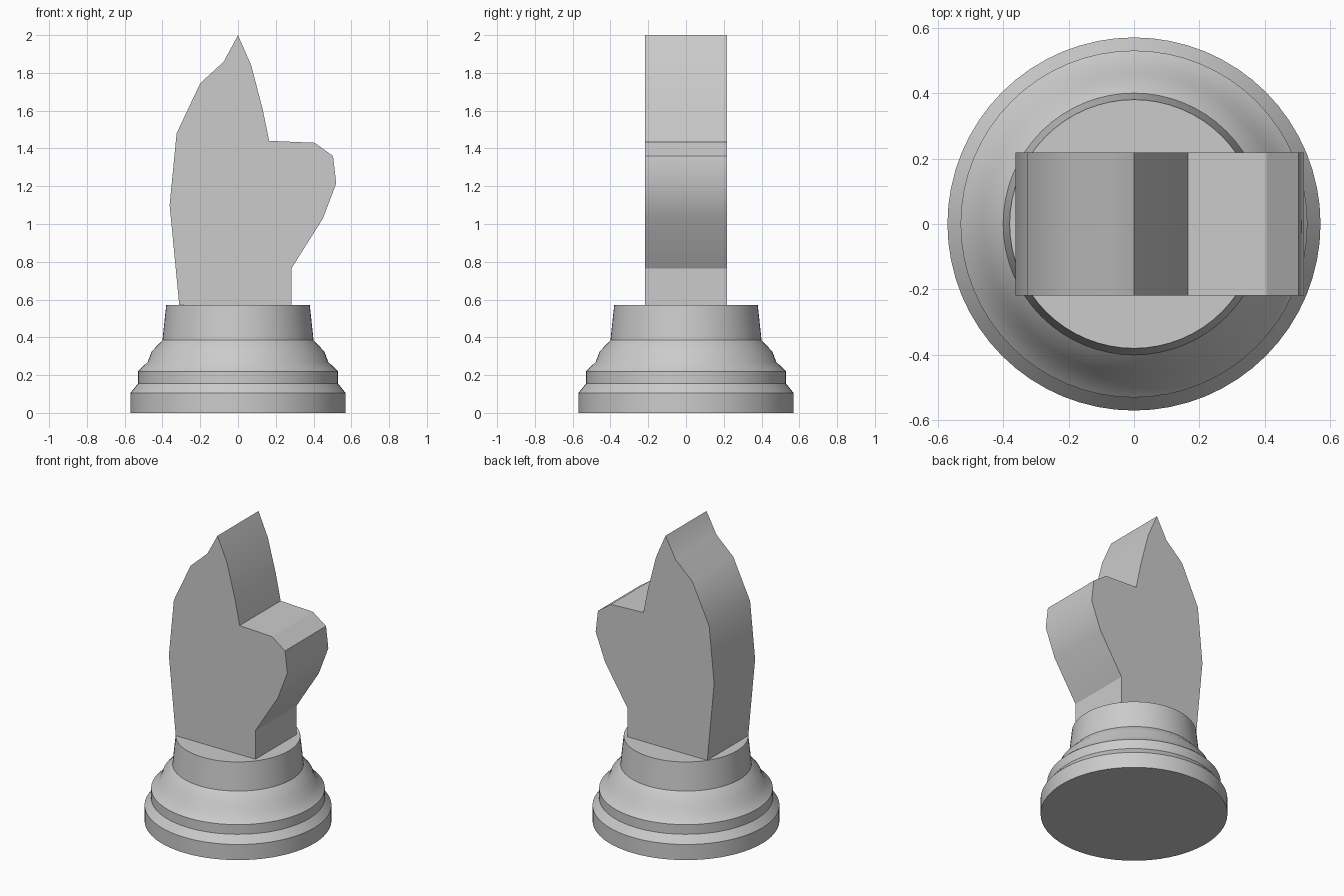
import bpy, bmesh, math

cube = bpy.data.objects.get("Cube")
if cube:
    bpy.data.objects.remove(cube, do_unlink=True)

# Single plain grey
GREY = (0.6, 0.6, 0.6, 1)
grey = bpy.data.materials.new("plain_grey")
grey.use_nodes = True
grey.diffuse_color = GREY
grey.node_tree.nodes["Principled BSDF"].inputs["Base Color"].default_value = GREY


def add_object(name, bm, angle):
    bmesh.ops.recalc_face_normals(bm, faces=bm.faces[:])
    mesh = bpy.data.meshes.new(name)
    bm.to_mesh(mesh)
    bm.free()
    mesh.materials.append(grey)
    obj = bpy.data.objects.new(name, mesh)
    bpy.context.collection.objects.link(obj)
    bpy.ops.object.select_all(action="DESELECT")
    obj.select_set(True)
    bpy.context.view_layer.objects.active = obj
    bpy.ops.object.shade_smooth_by_angle(angle=math.radians(angle))
    return obj


# Round pedestal: stepped profile of (radius, height) spun about z
pedestal_profile = [(0, 0), (0.57, 0), (0.57, 0.105), (0.53, 0.155), (0.53, 0.22),
                    (0.478, 0.27), (0.457, 0.325), (0.4, 0.385), (0.38, 0.572), (0, 0.572)]
bm = bmesh.new()
verts = [bm.verts.new((r, 0, z)) for r, z in pedestal_profile]
edges = [bm.edges.new(pair) for pair in zip(verts, verts[1:])]
bmesh.ops.spin(bm, geom=verts + edges, cent=(0, 0, 0), axis=(0, 0, 1),
               angle=math.tau, steps=64, use_merge=True)
bmesh.ops.remove_doubles(bm, verts=bm.verts[:], dist=0.0005)
add_object("pedestal", bm, 35)

# Head: side outline extruded through its thickness
head_outline = [(-0.31, 0.56), (0.283, 0.56), (0.283, 0.765), (0.45, 1.03), (0.52, 1.215),
                (0.503, 1.36), (0.405, 1.43), (0.165, 1.44), (0.13, 1.61), (0.07, 1.84),
                (0, 2), (-0.075, 1.86), (-0.2, 1.745), (-0.325, 1.48), (-0.362, 1.1)]
HALF = 0.218
bm = bmesh.new()
face = bm.faces.new([bm.verts.new((x, -HALF, z)) for x, z in head_outline])
extruded = bmesh.ops.extrude_face_region(bm, geom=[face], use_keep_orig=True)
moved = [v for v in extruded["geom"] if isinstance(v, bmesh.types.BMVert)]
bmesh.ops.translate(bm, verts=moved, vec=(0, 2 * HALF, 0))
add_object("head", bm, 30)
